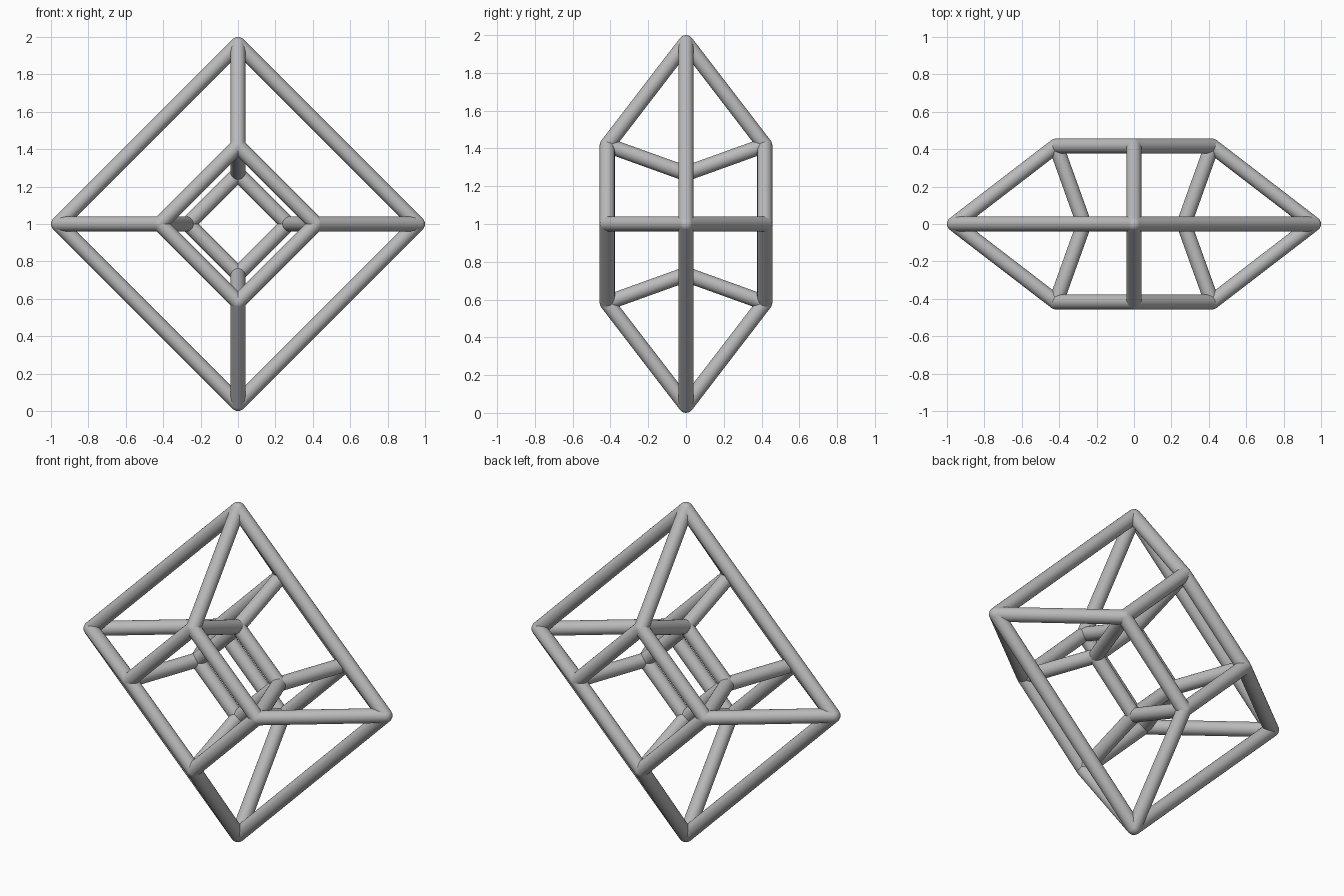
import bpy, bmesh, math
from mathutils import Vector, Matrix

cube = bpy.data.objects.get("Cube")
if cube:
    bpy.data.objects.remove(cube, do_unlink=True)

ROD = 0.04
OUTER, MIDDLE, INNER = 0.96, 0.417, 0.267

grey = bpy.data.materials.new("plain grey")
grey.use_nodes = True
colour = (0.5, 0.5, 0.5, 1)
grey.diffuse_color = colour
grey.node_tree.nodes["Principled BSDF"].inputs["Base Color"].default_value = colour


def diamond(radius, y):
    """Four corners of an upright diamond centred at height 1."""
    return [Vector((radius * math.cos(i * math.pi / 2), y,
                    1 + radius * math.sin(i * math.pi / 2))) for i in range(4)]


def add_rod(bm, a, b):
    d = b - a
    turn = d.to_track_quat('Z', 'Y').to_matrix().to_4x4()
    bmesh.ops.create_cone(bm, cap_ends=False, segments=24, radius1=ROD, radius2=ROD,
                          depth=d.length, matrix=Matrix.Translation((a + b) / 2) @ turn)


def add_joint(bm, p):
    bmesh.ops.create_uvsphere(bm, u_segments=24, v_segments=12, radius=ROD,
                              matrix=Matrix.Translation(p))


def make(name, rods, joints=()):
    bm = bmesh.new()
    for a, b in rods:
        add_rod(bm, a, b)
    for p in joints:
        add_joint(bm, p)
    for f in bm.faces:
        f.smooth = True
    mesh = bpy.data.meshes.new(name)
    bm.to_mesh(mesh)
    bm.free()
    mesh.materials.append(grey)
    bpy.context.collection.objects.link(bpy.data.objects.new(name, mesh))


# Four diamond frames, in ring order
frames = {
    "outer_frame": diamond(OUTER, 0),
    "front_frame": diamond(MIDDLE, -MIDDLE),
    "inner_frame": diamond(INNER, 0),
    "back_frame": diamond(MIDDLE, MIDDLE),
}
for name, pts in frames.items():
    make(name, [(pts[i], pts[(i + 1) % 4]) for i in range(4)], pts)

# Struts linking each frame to the next around the ring
rings = list(frames.items())
for k, (name, pts) in enumerate(rings):
    next_name, next_pts = rings[(k + 1) % 4]
    make(name.split("_")[0] + "_to_" + next_name.split("_")[0] + "_struts",
         list(zip(pts, next_pts)))
